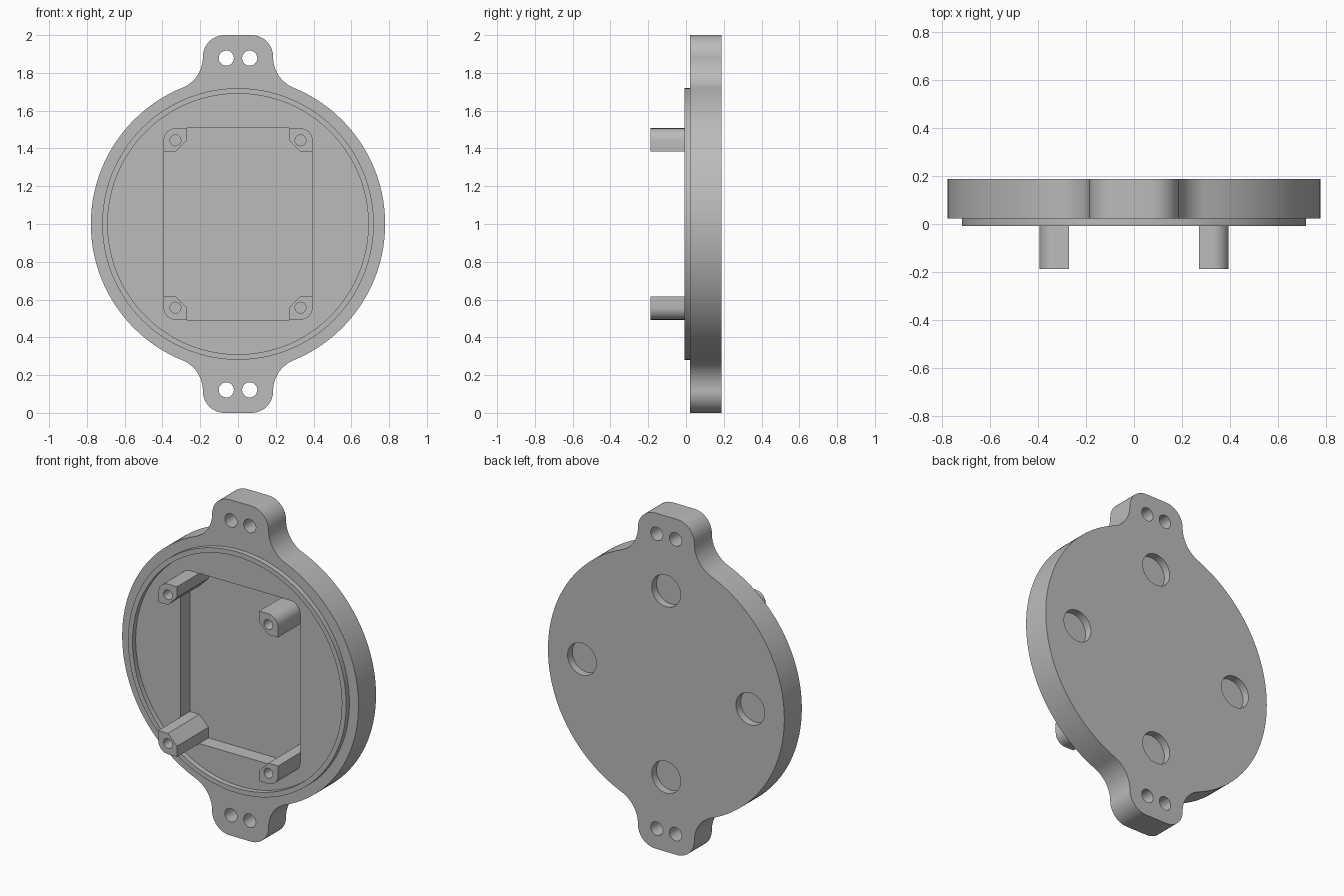
import bpy
import bmesh
from math import cos, sin, pi, sqrt, atan2

cube = bpy.data.objects.get("Cube")
if cube:
    bpy.data.objects.remove(cube, do_unlink=True)

grey = bpy.data.materials.new("plain grey")
grey.use_nodes = True
grey.diffuse_color = (0.5, 0.5, 0.5, 1)
grey.node_tree.nodes["Principled BSDF"].inputs["Base Color"].default_value = (0.5, 0.5, 0.5, 1)

# Depth levels along y
BACK, FRONT, LIP, POCKET, POST_TIP = 0.187, 0.022, -0.008, 0.11, -0.187
MID = 1.0


def arc(cx, cz, r, a0, a1, n=12):
    return [(cx + r * cos(a0 + (a1 - a0) * i / n), cz + r * sin(a0 + (a1 - a0) * i / n))
            for i in range(n + 1)]


def circle(cx, cz, r, n=48):
    return arc(cx, cz, r, 0, 2 * pi, n)[:-1]


def prism(name, points, y0, y1):
    """Extrude an x-z outline from y0 to y1."""
    bm = bmesh.new()
    face = bm.faces.new([bm.verts.new((x, y0, z)) for x, z in points])
    made = bmesh.ops.extrude_face_region(bm, geom=[face])
    moved = [v for v in made["geom"] if isinstance(v, bmesh.types.BMVert)]
    bmesh.ops.translate(bm, verts=moved, vec=(0, y1 - y0, 0))
    bmesh.ops.recalc_face_normals(bm, faces=bm.faces)
    mesh = bpy.data.meshes.new(name)
    bm.to_mesh(mesh)
    bm.free()
    mesh.materials.append(grey)
    obj = bpy.data.objects.new(name, mesh)
    bpy.context.collection.objects.link(obj)
    return obj


def activate(obj):
    bpy.ops.object.select_all(action='DESELECT')
    obj.select_set(True)
    bpy.context.view_layer.objects.active = obj


def cut(obj, cutters):
    """Subtract each cutter, then discard it."""
    for cutter in cutters:
        activate(obj)
        mod = obj.modifiers.new("cut", 'BOOLEAN')
        mod.operation = 'DIFFERENCE'
        mod.solver = 'EXACT'
        mod.object = cutter
        bpy.ops.object.modifier_apply(modifier=mod.name)
        bpy.data.objects.remove(cutter, do_unlink=True)


def smooth(obj):
    activate(obj)
    bpy.ops.object.shade_smooth_by_angle(angle=pi / 6)


# Plate outline: disc, concave fillets and rounded tabs, built per quadrant
R, TAB, FILLET, CORNER = 0.779, 0.186, 0.175, 0.115
fx = TAB + FILLET
fz = sqrt((R + FILLET) ** 2 - fx ** 2)
join = atan2(fz, fx)
quarter = (arc(0, 0, R, 0, join, 28)
           + arc(fx, fz, FILLET, join + pi, pi, 14)[1:]
           + arc(TAB - CORNER, 1 - CORNER, CORNER, 0, pi / 2))
half = quarter + [(-x, z) for x, z in reversed(quarter)]
outline = half + [(x, -z) for x, z in reversed(half[1:-1])]
plate = prism("base_plate", [(x, z + MID) for x, z in outline], FRONT, BACK)

# Rounded pocket, tab screw holes and round back recesses
PX, PZ, PR = 0.395, 0.507, 0.065
pocket = []
for i, (sx, sz) in enumerate(((1, 1), (-1, 1), (-1, -1), (1, -1))):
    pocket += arc(sx * (PX - PR), MID + sz * (PZ - PR), PR, i * pi / 2, (i + 1) * pi / 2, 8)
cutters = [prism("pocket_cutter", pocket, FRONT - 0.1, POCKET)]
for sx in (-1, 1):
    for sz in (-1, 1):
        cutters.append(prism("tab_hole_cutter", circle(sx * 0.062, MID + sz * 0.878, 0.04, 32),
                             FRONT - 0.1, BACK + 0.1))
for i in range(4):
    a = i * pi / 2
    cutters.append(prism("recess_cutter", circle(0.555 * cos(a), MID + 0.555 * sin(a), 0.095),
                         BACK - 0.045, BACK + 0.1))
cut(plate, cutters)
smooth(plate)

# Raised locating ring
ring = prism("locating_ring", circle(0, MID, 0.719, 112), LIP, FRONT + 0.005)
cut(ring, [prism("ring_cutter", circle(0, MID, 0.69, 112), LIP - 0.1, BACK)])
smooth(ring)

# Corner posts: rounded outside corner, chamfered inside corner, blind screw hole
SIZE, CHAMFER = 0.124, 0.06
for sx, side in ((1, "left"), (-1, "right")):
    for sz, level in ((1, "upper"), (-1, "lower")):
        profile = arc(PX - PR, PZ - PR, PR, 0, pi / 2, 8) + [
            (PX - SIZE, PZ), (PX - SIZE, PZ - SIZE + CHAMFER),
            (PX - SIZE + CHAMFER, PZ - SIZE), (PX, PZ - SIZE)]
        post = prism(f"{level}_{side}_post", [(sx * x, MID + sz * z) for x, z in profile],
                     POST_TIP, POCKET + 0.005)
        cut(post, [prism("screw_hole_cutter", circle(sx * 0.331, MID + sz * 0.443, 0.029, 24),
                         POST_TIP - 0.1, 0.0)])
        smooth(post)
